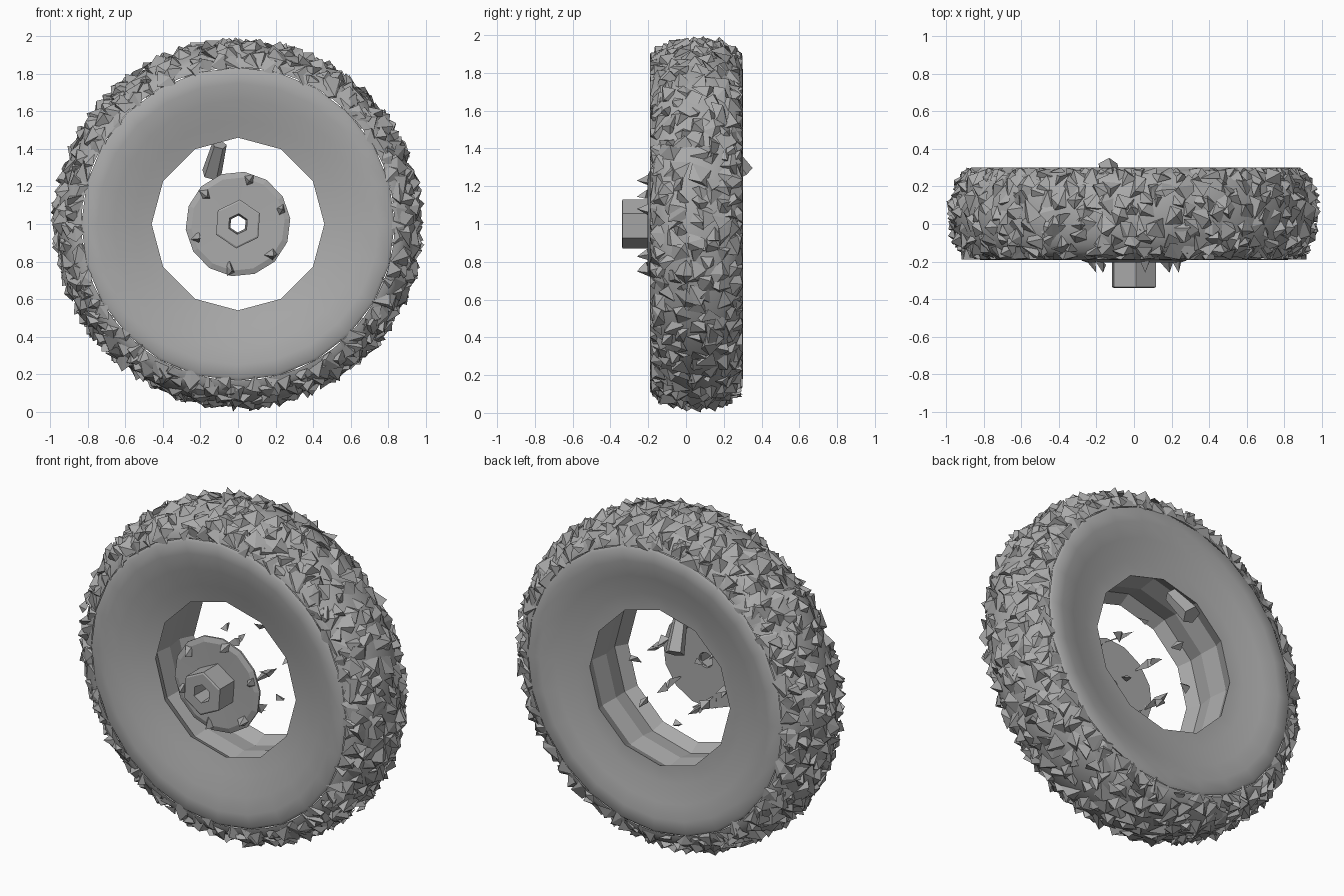
import bpy, bmesh, math, random
from mathutils import Vector

random.seed(7)
if "Cube" in bpy.data.objects:
    bpy.data.objects.remove(bpy.data.objects["Cube"])

grey = bpy.data.materials.new("worn grey")
grey.use_nodes = True
GREY = (0.4, 0.4, 0.4, 1)
grey.diffuse_color = GREY
grey.node_tree.nodes["Principled BSDF"].inputs["Base Color"].default_value = GREY
MID = 0.055


def finish(bm, name, smooth=None):
    bmesh.ops.recalc_face_normals(bm, faces=bm.faces)
    mesh = bpy.data.meshes.new(name)
    bm.to_mesh(mesh)
    bm.free()
    obj = bpy.data.objects.new(name, mesh)
    bpy.context.collection.objects.link(obj)
    mesh.materials.append(grey)
    if smooth:
        bpy.ops.object.select_all(action='DESELECT')
        obj.select_set(True)
        bpy.context.view_layer.objects.active = obj
        bpy.ops.object.shade_smooth_by_angle(angle=math.radians(smooth))
    return obj


def wheel_point(r, y, a):
    return Vector((r * math.cos(a), y, 1 + r * math.sin(a)))


def revolve(name, profile, segs, closed=False, smooth=None, phase=0, coarse=0):
    """Turn (radius, y) points about the axle; rings inside 'coarse' get half the sides."""
    bm = bmesh.new()
    rings = []
    for r, y in profile:
        ring = []
        for i in range(segs):
            k = math.cos(math.tau / segs) if r < coarse and i % 2 else 1
            ring.append(bm.verts.new(wheel_point(r * k, y, phase + math.tau * i / segs)))
        rings.append(ring)
    pairs = list(zip(rings, rings[1:])) + ([(rings[-1], rings[0])] if closed else [])
    for a, b in pairs:
        for i in range(segs):
            j = (i + 1) % segs
            bm.faces.new((a[i], a[j], b[j], b[i]))
    return finish(bm, name, smooth)


def shard(bm, centre, out, size, height, sides):
    """A skewed pyramid with an uneven base, pointing along 'out'."""
    out = out.normalized()
    u = out.orthogonal().normalized()
    v = out.cross(u)
    turn = random.uniform(0, math.tau)
    base = []
    for i in range(sides):
        a = turn + math.tau * i / sides + random.uniform(-0.4, 0.4)
        s = size * random.uniform(0.75, 1.25)
        lift = out * random.uniform(-0.4, 0.3) * height
        base.append(bm.verts.new(centre + u * s * math.cos(a) + v * s * math.sin(a) + lift))
    skew = u * random.uniform(-0.7, 0.7) * size + v * random.uniform(-0.7, 0.7) * size
    tip = bm.verts.new(centre + out * height + skew)
    for i in range(sides):
        bm.faces.new((base[i], base[(i + 1) % sides], tip))
    bm.faces.new(base[::-1])


def tread_profile(phi):
    s, c = math.sin(phi), max(math.cos(phi), 0)
    return 0.835 + 0.125 * c, MID + 0.235 * s


# Tyre crown under the tread lumps
crown = [tread_profile(math.radians(d)) for d in range(-90, 91, 15)]
revolve("tyre_crown", crown, 48, smooth=40)

# Dished sidewalls, front and back, running in to the twelve-sided opening
for name, side, lip in (("front_sidewall", -1, 0.17), ("back_sidewall", 1, 0.19)):
    wall = [(0.835, 0.235), (0.82, 0.246), (0.75, 0.245), (0.66, 0.228),
            (0.55, 0.195), (0.46, lip)]
    revolve(name, [(r, MID + side * y) for r, y in wall], 24, smooth=50, coarse=0.5)

# Rim barrel with a shallow well
barrel = [(0.46, -0.17), (0.5, -0.1), (0.485, 0), (0.5, 0.11), (0.46, 0.19)]
revolve("rim_barrel", [(r, MID + y) for r, y in barrel], 12)

# Ragged tread lumps
bm = bmesh.new()
ROWS, AROUND = 9, 64
for row in range(ROWS):
    for i in range(AROUND):
        f = (row + 0.5 + random.uniform(-0.35, 0.35)) / ROWS
        phi = math.radians(-84 + 168 * f)
        a = math.tau * (i + 0.5 * (row % 2) + random.uniform(-0.35, 0.35)) / AROUND
        r, y = tread_profile(phi)
        axis = Vector((math.cos(a), 0, math.sin(a)))
        out = axis * (math.cos(phi) + 0.2) + Vector((0, 0.8 * math.sin(phi), 0))
        out += Vector([random.uniform(-0.3, 0.3) for _ in range(3)])
        shard(bm, wheel_point(r, y, a), out, random.uniform(0.045, 0.07),
              random.uniform(0.025, 0.045), random.choice((3, 4, 4)))
for vert in bm.verts:
    vert.co.y = min(max(vert.co.y, MID - 0.245), MID + 0.245)
    flat = Vector((vert.co.x, 0, vert.co.z - 1))
    if flat.length > 1:
        flat.normalize()
        vert.co.x, vert.co.z = flat.x, flat.z + 1
finish(bm, "tread_lumps")

# Hub plate and hexagonal hub cap with an open centre
plate = [(0.045, -0.2), (0.25, -0.205), (0.28, -0.195), (0.28, -0.185), (0.045, -0.185)]
revolve("hub_plate", plate, 14, closed=True, phase=0.1)
cap = [(0.13, -0.2), (0.13, -0.335), (0.12, -0.34), (0.055, -0.34), (0.045, -0.2)]
revolve("hub_cap", cap, 6, closed=True, phase=0.45)

# Wheel studs: chipped nuts in front, long splinters and loose chips behind
fronts, splinters, chips = bmesh.new(), bmesh.new(), bmesh.new()
FORWARD, BACK = Vector((0, -1, 0)), Vector((0, 1, 0))
for i in range(6):
    a = math.radians(18 + 60 * i)
    shard(fronts, wheel_point(0.24, -0.2, a), FORWARD, 0.036, 0.06, 4)
    shard(splinters, wheel_point(0.23, -0.06, a), BACK, 0.026, 0.09, 3)
    shard(splinters, wheel_point(0.23, -0.06, a), FORWARD, 0.026, 0.14, 3)
    shard(chips, wheel_point(0.24, 0.14, a), BACK, 0.032, 0.05, 3)
finish(fronts, "stud_nuts")
finish(splinters, "stud_splinters")
finish(chips, "stud_chips")

# Valve block tucked inside the rim, reaching out at the back
bm = bmesh.new()
bmesh.ops.create_cone(bm, cap_ends=True, segments=5, radius1=0.055, radius2=0.04, depth=0.2)
valve = finish(bm, "valve_block")
valve.location = (-0.12, 0.25, 1.345)
valve.rotation_euler = (math.radians(-115), math.radians(15), 0)
valve.rotation_euler.x += math.radians(150)
